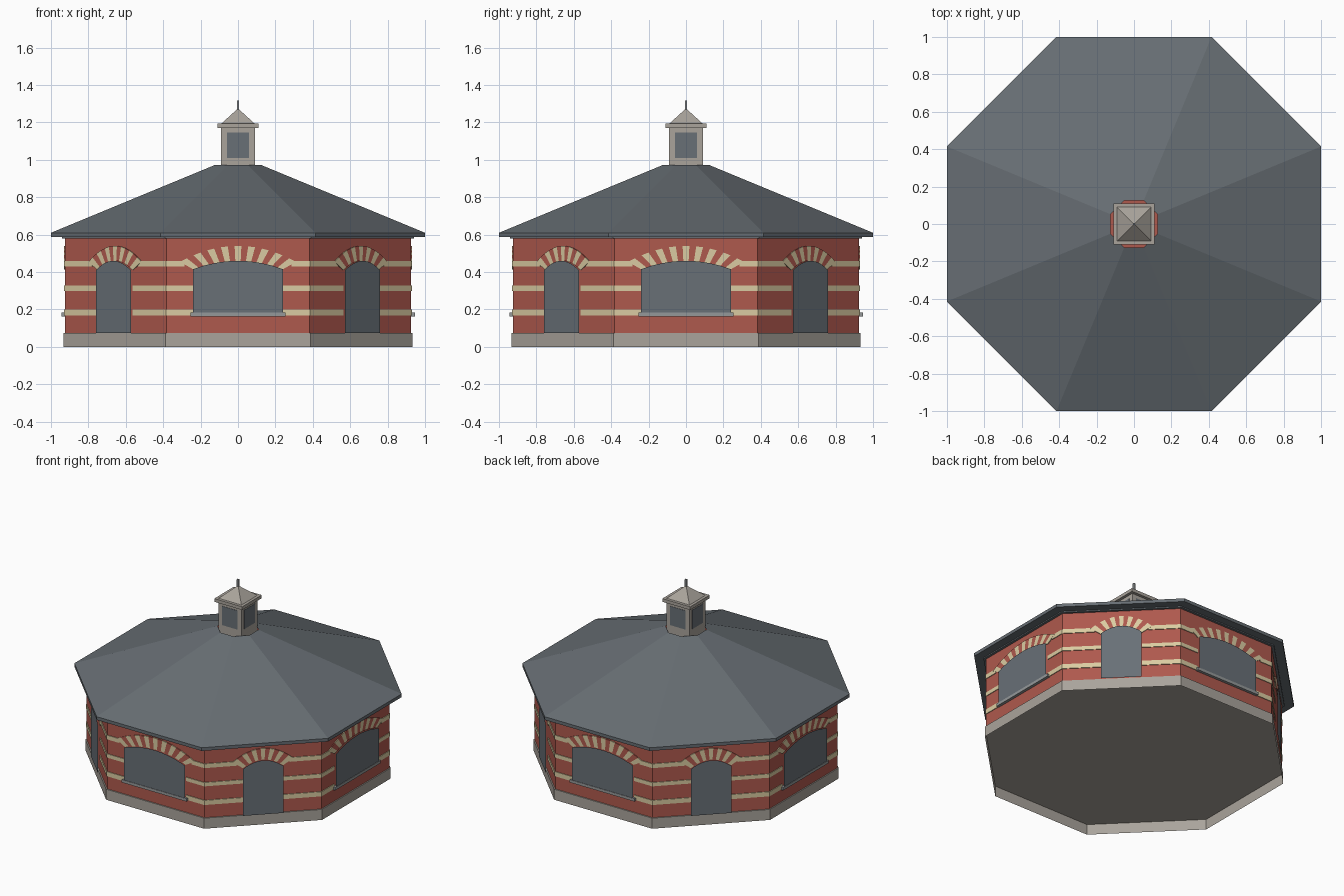
import bpy, bmesh, math
from mathutils import Matrix, Vector

if "Cube" in bpy.data.objects:
    bpy.data.objects.remove(bpy.data.objects["Cube"], do_unlink=True)

TAN = math.tan(math.pi / 8)
WALL = 0.925  # distance from centre to each wall face


def material(name, rgb):
    m = bpy.data.materials.new(name)
    m.use_nodes = True
    m.diffuse_color = (*rgb, 1)
    m.node_tree.nodes["Principled BSDF"].inputs["Base Color"].default_value = (*rgb, 1)
    return m


brick = material("red brick", (0.43, 0.10, 0.075))
cream = material("cream brick", (0.70, 0.60, 0.36))
stone = material("pale stone", (0.40, 0.37, 0.33))
slate = material("slate", (0.135, 0.155, 0.172))
glass = material("grey panel", (0.14, 0.162, 0.183))
sill_grey = material("sill grey", (0.30, 0.315, 0.32))


def finish(bm, name, mats):
    me = bpy.data.meshes.new(name)
    bm.to_mesh(me)
    bm.free()
    for m in mats:
        me.materials.append(m)
    ob = bpy.data.objects.new(name, me)
    bpy.context.collection.objects.link(ob)
    return ob


def loft(name, profile, mat, sides=8, bottom=True, top=True):
    """Loft a polygon through (apothem, z) rings, with optional end caps."""
    bm = bmesh.new()
    rings = []
    for a, z in profile:
        r = a / math.cos(math.pi / sides)
        angles = [(i + 0.5) * math.tau / sides for i in range(sides)]
        rings.append([bm.verts.new((r * math.cos(t), r * math.sin(t), z)) for t in angles])
    if bottom:
        bm.faces.new(rings[0][::-1])
    if top:
        bm.faces.new(rings[-1])
    for lo, hi in zip(rings, rings[1:]):
        for i in range(sides):
            j = (i + 1) % sides
            bm.faces.new((lo[i], lo[j], hi[j], hi[i]))
    return finish(bm, name, [mat])


def sheet(bm, outline, depth, turn):
    """Single outward face from an (x, z) outline, turned to face a side."""
    rot = Matrix.Rotation(turn, 3, "Z")
    return bm.faces.new([bm.verts.new(rot @ Vector((x, -depth, z))) for x, z in outline])


def plate(bm, outline, back, front, turn, index=0):
    """Slab standing out from a wall, open at the hidden rear."""
    face = sheet(bm, outline, front, turn)
    face.material_index = index
    rot = Matrix.Rotation(turn, 3, "Z")
    f = list(face.verts)
    b = [bm.verts.new(rot @ Vector((x, -back, z))) for x, z in outline]
    for i in range(len(f)):
        j = (i + 1) % len(f)
        bm.faces.new((f[j], f[i], b[i], b[j])).material_index = index


def rect(x0, x1, z0, z1):
    x0, x1 = sorted((x0, x1))
    return [(x0, z0), (x1, z0), (x1, z1), (x0, z1)]


def arc(half, spring, crown, n):
    """Shallow curve from left to right."""
    ts = [2 * i / n - 1 for i in range(n + 1)]
    return [(half * t, crown - (crown - spring) * t * t) for t in ts]


# Main body: the base is a hollow skirt under the floor
loft("stone_base", [(0.933, 0), (0.933, 0.075)], stone, bottom=False)
loft("brick_walls", [(WALL, 0.075), (WALL, 0.6)], brick, bottom=False)

# Roof skin, open in the middle, with fascia, soffit and small cornice
loft("roof", [(0.92, 0.579), (0.942, 0.579), (0.942, 0.587), (1.0, 0.587),
              (1.0, 0.61), (0.125, 0.972)], slate, bottom=False, top=False)


def opening(name, turn, half, bottom, spring, outer, blocks):
    """Panel, striped arch and brick bands of one wall face."""
    inner = arc(half, spring, 0.46, blocks)
    bm = bmesh.new()
    sheet(bm, [(-half, bottom), (half, bottom)] + inner[::-1], WALL + 0.017, turn)
    finish(bm, name + "_panel", [glass])

    bm = bmesh.new()
    top = arc(outer, 0.455, 0.54, blocks)
    for i in range(blocks):
        quad = [inner[i], inner[i + 1], top[i + 1], top[i]]
        plate(bm, quad, WALL, WALL + 0.006, turn, i % 2)
    finish(bm, name + "_arch", [cream, brick])

    bm = bmesh.new()
    front = WALL + 0.005
    for z0, z1, edge in ((0.167, 0.2, half), (0.3, 0.327, half), (0.43, 0.46, outer - 0.025)):
        for s in (-1, 1):
            plate(bm, rect(s * edge, s * front * TAN, z0, z1), WALL, front, turn)
    finish(bm, name + "_bands", [cream])


# Windows on the straight sides, doors on the diagonals
for k in range(4):
    turn = k * math.pi / 2
    opening(f"window_{k + 1}", turn, 0.24, 0.175, 0.415, 0.31, 17)
    bm = bmesh.new()
    plate(bm, rect(-0.255, 0.255, 0.163, 0.183), WALL, 0.945, turn)
    finish(bm, f"window_sill_{k + 1}", [sill_grey])
    opening(f"door_{k + 1}", turn + math.pi / 4, 0.132, 0.075, 0.41, 0.2, 13)

# Cupola
loft("cupola_body", [(0.09, 0.62), (0.09, 1.175)], stone, 4)
loft("cupola_cap", [(0.11, 1.17), (0.11, 1.193)], stone, 4)
loft("cupola_roof", [(0.09, 1.193), (0.003, 1.272)], stone, 4)
loft("finial", [(0.006, 1.255), (0.006, 1.318)], sill_grey, 4)
bm = bmesh.new()
for k in range(4):
    plate(bm, rect(-0.06, 0.06, 1.01, 1.145), 0.09, 0.092, k * math.pi / 2)
finish(bm, "cupola_panels", [glass])
